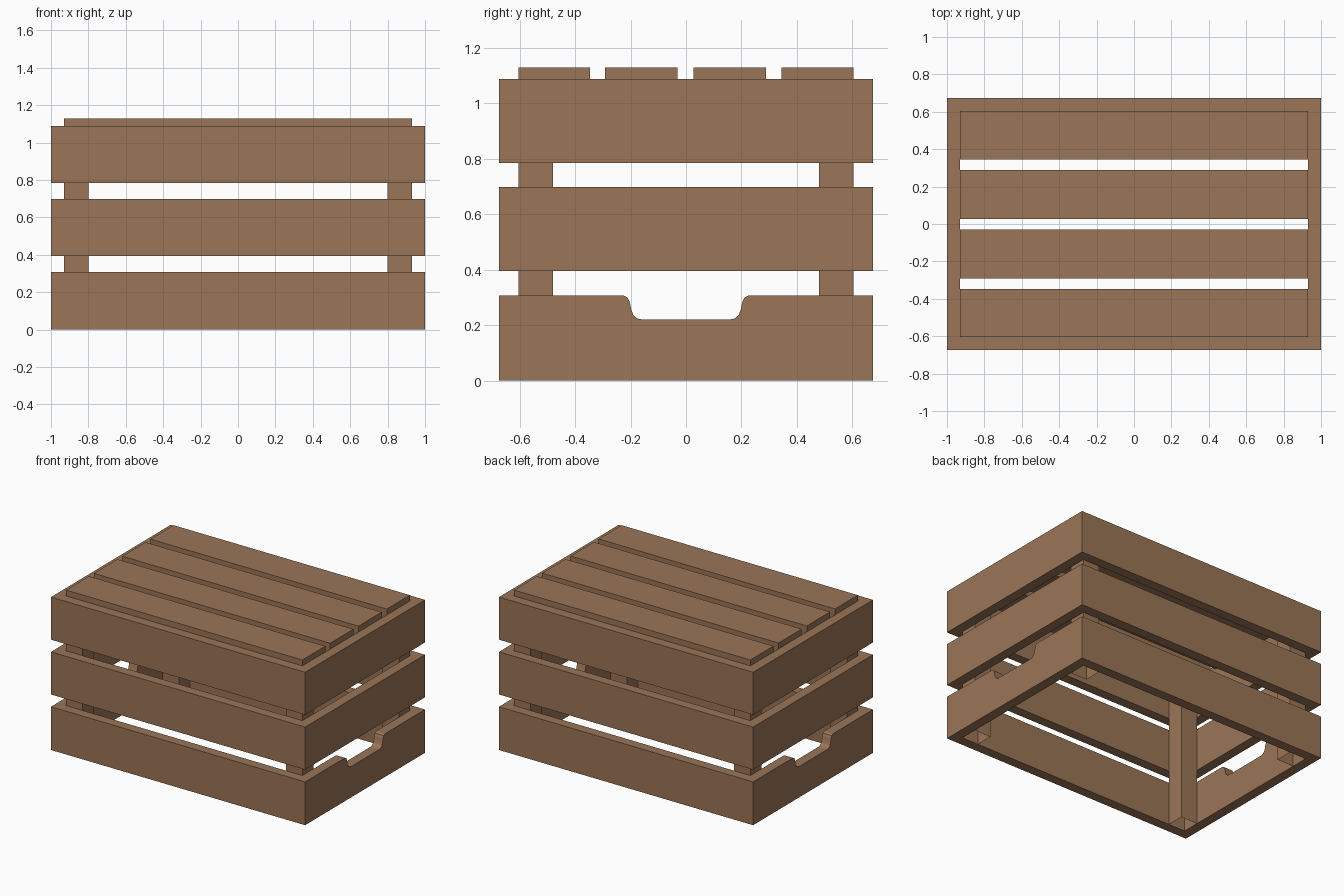
import bpy, bmesh

if "Cube" in bpy.data.objects:
    bpy.data.objects.remove(bpy.data.objects["Cube"])

wood = bpy.data.materials.new("brown wood")
wood.diffuse_color = (0.327, 0.178, 0.095, 1)
wood.use_nodes = True
wood.node_tree.nodes["Principled BSDF"].inputs["Base Color"].default_value = wood.diffuse_color

T = 0.07            # board thickness
HX, HY = 1.0, 0.674  # outer half sizes


def add_object(name, bm):
    bmesh.ops.recalc_face_normals(bm, faces=bm.faces)
    me = bpy.data.meshes.new(name)
    bm.to_mesh(me)
    bm.free()
    me.materials.append(wood)
    ob = bpy.data.objects.new(name, me)
    bpy.context.collection.objects.link(ob)
    return ob


def box(name, lo, hi, open_bottom=False):
    bm = bmesh.new()
    bmesh.ops.create_cube(bm, size=1)
    for v in bm.verts:
        v.co = [(a + b) / 2 + c * (b - a) for a, b, c in zip(lo, hi, v.co)]
    ob = add_object(name, bm)
    if open_bottom:
        bm = bmesh.new()
        bm.from_mesh(ob.data)
        bmesh.ops.delete(bm, geom=[f for f in bm.faces if f.normal.z < -0.9], context='FACES')
        bm.to_mesh(ob.data)
        bm.free()
    return ob


def ring(name, z0, z1):
    # rectangular frame of four boards joined at the corners
    bm = bmesh.new()
    signs = [(-1, -1), (1, -1), (1, 1), (-1, 1)]
    loops = [[bm.verts.new((sx * (HX - i), sy * (HY - i), z)) for sx, sy in signs]
             for i, z in ((0, z0), (0, z1), (T, z1), (T, z0))]
    for a in range(4):
        p, q = loops[a], loops[(a + 1) % 4]
        for k in range(4):
            j = (k + 1) % 4
            bm.faces.new((p[k], p[j], q[j], q[k]))
    return add_object(name, bm)


# Three board frames
bottom = ring("bottom_frame", 0, 0.308)
ring("middle_frame", 0.395, 0.698)
ring("upper_frame", 0.785, 1.088)

# Rounded hand hole cut in both ends of the bottom frame
half = [(0.155, 0.22), (0.175, 0.224), (0.19, 0.237), (0.197, 0.255),
        (0.203, 0.283), (0.21, 0.299), (0.222, 0.306), (0.24, 0.308), (0.24, 0.35)]
profile = half + [(-y, z) for y, z in reversed(half)]
bm = bmesh.new()
face = bm.faces.new([bm.verts.new((-1.2, y, z)) for y, z in profile])
res = bmesh.ops.extrude_face_region(bm, geom=[face])
bmesh.ops.translate(bm, vec=(2.4, 0, 0),
                    verts=[g for g in res["geom"] if isinstance(g, bmesh.types.BMVert)])
cutter = add_object("handle_cutter", bm)
cutter.hide_render = True
mod = bottom.modifiers.new("handle_cut", 'BOOLEAN')
mod.operation = 'DIFFERENCE'
mod.solver = 'EXACT'
mod.object = cutter
bpy.context.view_layer.objects.active = bottom
bpy.ops.object.modifier_apply(modifier=mod.name)
bpy.data.objects.remove(cutter)

# Corner posts, open underneath
for sx, xn in ((-1, "left"), (1, "right")):
    for sy, yn in ((-1, "front"), (1, "back")):
        xs = sorted((sx * 0.80, sx * (HX - T)))
        ys = sorted((sy * 0.48, sy * (HY - T)))
        box(f"{yn}_{xn}_post", (xs[0], ys[0], 0), (xs[1], ys[1], 1.06), True)

# Top slats set between the walls
for i, (y0, y1) in enumerate([(-0.604, -0.347), (-0.292, -0.03), (0.027, 0.288), (0.345, 0.604)]):
    box(f"top_slat_{i + 1}", (-0.93, y0, 1.06), (0.93, y1, 1.13))
